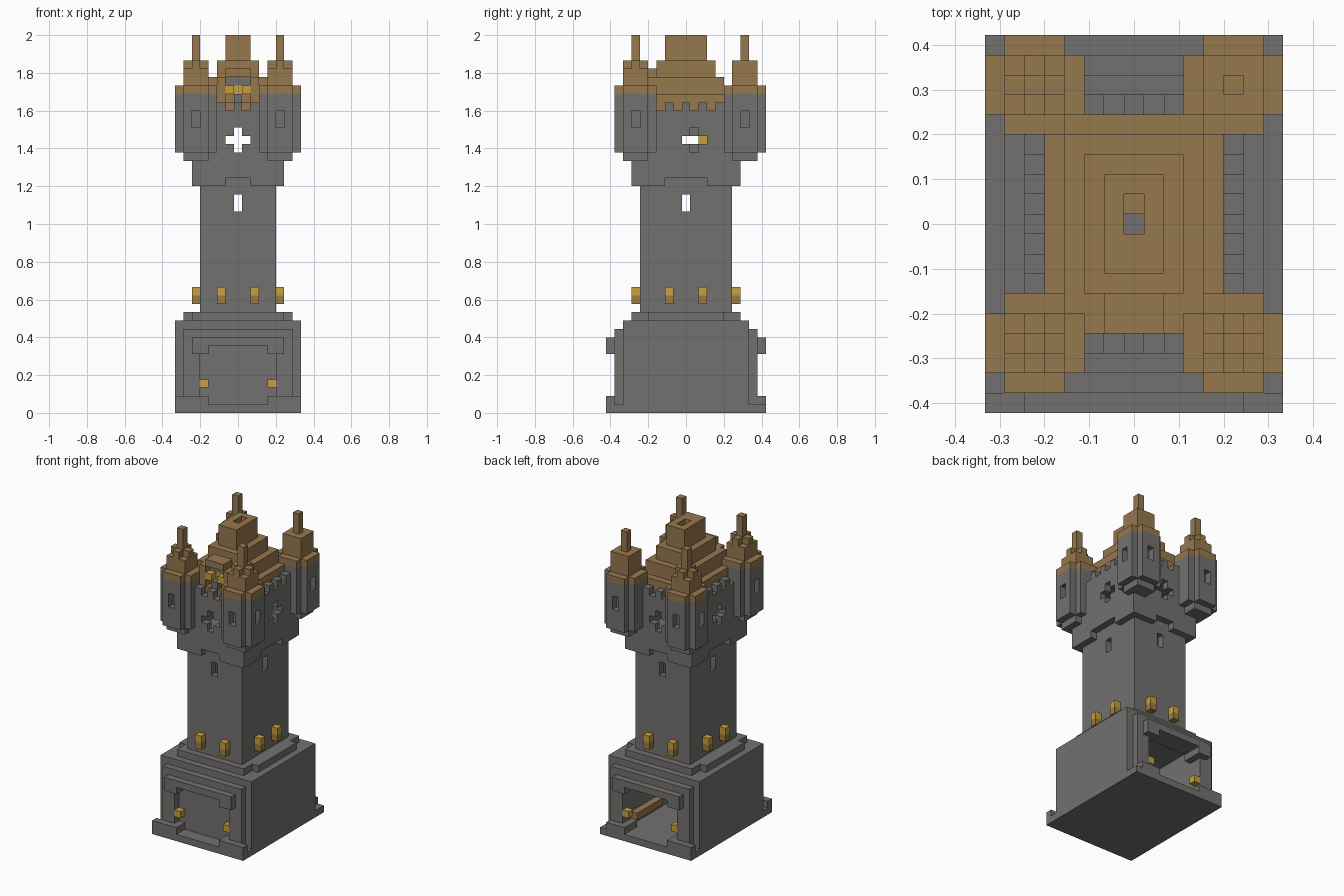
import bpy
import bmesh
from mathutils import Vector

cube = bpy.data.objects.get("Cube")
if cube:
    bpy.data.objects.remove(cube)

U = 2 / 45  # edge of one building block
cells = {}  # block position -> (part name, material name)


def material(name, rgb):
    m = bpy.data.materials.new(name)
    m.use_nodes = True
    m.diffuse_color = (*rgb, 1)
    m.node_tree.nodes["Principled BSDF"].inputs["Base Color"].default_value = (*rgb, 1)
    return m


MATS = {
    "stone": material("stone", (0.17, 0.165, 0.16)),
    "wood": material("wood", (0.305, 0.188, 0.076)),
    "flame": material("flame", (0.578, 0.352, 0.045)),
    "torch_handle": material("torch_handle", (0.33, 0.20, 0.05)),
}


def span(r):
    """A number n means -n..n, a pair is an inclusive range."""
    lo, hi = r if isinstance(r, tuple) else (-r, r)
    return range(lo, hi + 1)


def block(x, y, z):
    return [(i, j, k) for i in span(x) for j in span(y) for k in span(z)]


def fill(part, mat, x, y, z):
    for c in block(x, y, z):
        cells[c] = (part, mat)


def cut(x, y, z):
    for c in block(x, y, z):
        cells.pop(c, None)


def one(n):
    return (n, n)


# Base: main block, foot plate and stepped top
fill("base", "stone", 7, 9, one(0))
fill("base", "stone", 7, 7, (1, 10))
fill("base", "stone", 5, 6, one(11))
fill("base", "stone", 6, 4, one(11))

# Doorways front and back: frame, lintel, plinths and recess
for s in (-1, 1):
    fill("door_frame", "stone", 6, one(8 * s), (1, 9))
    cut(4, one(8 * s), (2, 6))
    cut(3, one(8 * s), (1, 7))
    fill("door_lintel", "stone", 5, one(9 * s), (7, 8))
    cut(3, one(9 * s), one(7))
    fill("door_plinth", "stone", (-7, -4), one(9 * s), one(1))
    fill("door_plinth", "stone", (4, 7 if s < 0 else 6), one(9 * s), one(1))
    for x in (-4, 4):
        fill("door_torch", "flame", one(x), one(8 * s), one(3))

# Entrance hall, open to the back
cut(4, (-5, 6), (1, 8))
cut(4, one(7), (2, 6))
cut(3, one(7), (1, 7))
fill("hall_shelf", "wood", one(4), (1, 6), one(2))

# Shaft: hollow, with a slit window in every wall
fill("shaft", "stone", 4, 5, (12, 26))
cut(3, 4, (13, 25))
cut(0, 5, (24, 25))
cut(4, 0, (24, 25))

# Torches around the foot of the shaft
for a in (-2, 2):
    for s in (-1, 1):
        for x, y in ((a, 6 * s), (5 * s, a)):
            fill("shaft_torch", "torch_handle", one(x), one(y), one(13))
            fill("shaft_torch", "flame", one(x), one(y), one(14))

# Keep: overhanging hollow room with a notched lower rim
fill("keep", "stone", 5, 6, (27, 35))
for s in (-1, 1):
    cut(1, one(6 * s), one(27))
    cut(one(5 * s), 2, one(27))
cut(4, 5, (29, 34))

# Battlements on alternating blocks
for x, y, z in block(5, 6, one(36)):
    if (abs(y) == 6 and x % 2 == 0) or (abs(x) == 5 and y % 2 == 0):
        cells[x, y, z] = ("battlements", "stone")

# Stepped roof with an open chimney
for x, y, z in ((4, 5, (36, 37)), (3, 4, (38, 39)), (2, 3, (40, 41)), (1, 2, (42, 44))):
    fill("roof", "wood", x, y, z)
cut(0, 0, (29, 44))
cut(0, one(1), (43, 44))

# Front dormer with lights inside
fill("dormer", "wood", 2, (-5, -4), (38, 39))
fill("dormer", "wood", 1, (-5, -4), one(40))
cut(1, one(-5), (37, 39))
fill("dormer", "stone", 1, one(-4), one(39))
fill("dormer", "stone", 0, one(-5), one(37))
fill("dormer_light", "flame", 1, one(-4), one(38))
for x in (-1, 1):
    fill("dormer_light", "flame", one(x), one(-5), one(38))

# Corner turrets: plus-shaped towers with caps and spires
for cx in (-5, 5):
    for cy in (-6, 7):
        def around(rx, ry, z, mat, part):
            fill(part, mat, (cx - rx, cx + rx), (cy - ry, cy + ry), z)

        around(1, 1, one(30), "stone", "turret")
        for rx, ry in ((1, 2), (2, 1)):
            around(rx, ry, (31, 37), "stone", "turret")
            around(rx, ry, one(38), "wood", "turret_roof")
        around(1, 1, (39, 40), "wood", "turret_roof")
        around(1, 0, one(41), "wood", "turret_roof")
        around(0, 1, one(41), "wood", "turret_roof")
        if cx > 0 and cy > 0:
            around(1, 1, one(41), "wood", "turret_roof")
        around(0, 0, (42, 44), "wood", "turret_spire")
        # window niches on the two outward faces
        sx, sy = (1 if cx > 0 else -1), (1 if cy > 0 else -1)
        cut(one(cx + 2 * sx), one(cy), (34, 35))
        cut(one(cx), one(cy + 2 * sy), (34, 35))

# Cross-shaped loopholes through the keep walls
for s in (-1, 1):
    cut(1, one(6 * s), one(32))
    cut(0, one(6 * s), (31, 33))
    c = 1 if s > 0 else 0
    cut(one(5 * s), (c - 1, c + 1), one(32))
    cut(one(5 * s), one(c), (31, 33))
fill("keep_torch", "flame", one(-4), one(2), one(32))

# Turn the exposed block sides into one mesh per part
parts = {}
for pos, (part, mat) in cells.items():
    parts.setdefault(part, []).append((pos, mat))

for part, blocks in parts.items():
    bm = bmesh.new()
    corners = {}
    used = sorted({m for _, m in blocks})

    def corner(p):
        key = tuple(round(v * 2) for v in p)
        if key not in corners:
            corners[key] = bm.verts.new((p.x * U, p.y * U, (p.z + 0.5) * U))
        return corners[key]

    for pos, mat in blocks:
        for axis in range(3):
            for sign in (-1, 1):
                n = Vector((0, 0, 0))
                n[axis] = sign
                centre = Vector(pos)
                if tuple(int(v) for v in centre + n) in cells:
                    continue
                a = Vector((0, 0, 0))
                a[(axis + 1) % 3] = 0.5
                b = n.cross(a)
                mid = centre + n / 2
                face = bm.faces.new([corner(mid + o) for o in (a + b, b - a, -a - b, a - b)])
                face.material_index = used.index(mat)
    mesh = bpy.data.meshes.new(part)
    bm.to_mesh(mesh)
    bm.free()
    for m in used:
        mesh.materials.append(MATS[m])
    bpy.context.collection.objects.link(bpy.data.objects.new(part, mesh))
